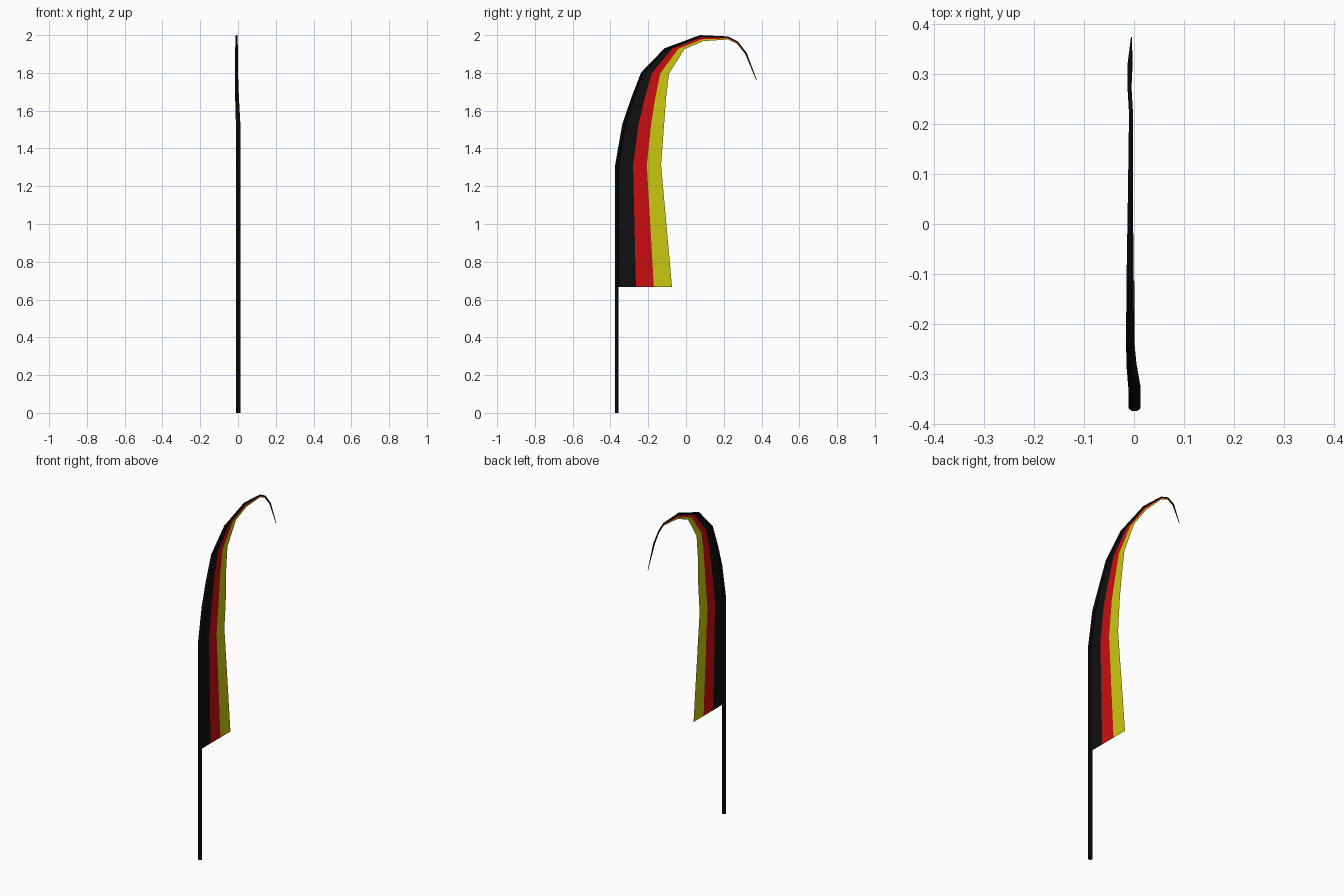
import bpy, bmesh, math
from mathutils import Vector

if "Cube" in bpy.data.objects:
    bpy.data.objects.remove(bpy.data.objects["Cube"])


def material(name, rgb):
    m = bpy.data.materials.new(name)
    m.diffuse_color = (*rgb, 1)
    m.use_nodes = True
    m.node_tree.nodes["Principled BSDF"].inputs["Base Color"].default_value = m.diffuse_color
    return m


black = material("black", (0.005, 0.005, 0.005))
red = material("red", (0.6, 0.004, 0.005))
yellow = material("yellow", (0.6, 0.58, 0.005))

# Each row: outer edge (y, z), inner edge (y, z), centre x, pole radius
ROWS = [
    ((-0.375, 0.667), (-0.074, 0.667), 0.001, 0.012),
    ((-0.375, 1.312), (-0.132, 1.312), 0.001, 0.012),
    ((-0.338, 1.526), (-0.116, 1.526), 0.001, 0.012),
    ((-0.290, 1.667), (-0.106, 1.667), -0.005, 0.010),
    ((-0.238, 1.802), (-0.090, 1.796), -0.008, 0.008),
    ((-0.114, 1.930), (-0.008, 1.926), -0.008, 0.007),
    ((0.074, 2.000), (0.092, 1.968), -0.007, 0.005),
    ((0.222, 1.993), (0.222, 1.977), -0.006, 0.004),
    ((0.275, 1.966), (0.268, 1.955), -0.009, 0.004),
    ((0.322, 1.905), (0.312, 1.902), -0.008, 0.005),
    ((0.375, 1.762), (0.371, 1.762), -0.005, 0.001),
]


def finish(bm, name, mats):
    mesh = bpy.data.meshes.new(name)
    bm.to_mesh(mesh)
    bm.free()
    for m in mats:
        mesh.materials.append(m)
    ob = bpy.data.objects.new(name, mesh)
    bpy.context.collection.objects.link(ob)
    return ob


# Flag cloth: one sheet with three lengthwise stripes
bm = bmesh.new()
grid = []
for i, (outer, inner, x, r) in enumerate(ROWS):
    a, b = Vector((x, *outer)), Vector((x, *inner))
    splits = (0, 0.365, 0.68, 1) if i == 0 else (0, 0.39, 0.69, 1)
    grid.append([bm.verts.new(a.lerp(b, t)) for t in splits])
for lo, hi in zip(grid, grid[1:]):
    for s in range(3):
        f = bm.faces.new((lo[s], lo[s + 1], hi[s + 1], hi[s]))
        f.material_index = s
finish(bm, "flag_cloth", [black, red, yellow])

# Pole: tapered eight-sided tube just inside the outer edge
path = [(Vector((0.001, -0.375, 0)), 0.012)]
path += [(Vector((x, *outer)), r) for outer, inner, x, r in ROWS]
bm = bmesh.new()
rings = []
for i, (p, r) in enumerate(path):
    t = path[min(i + 1, len(path) - 1)][0] - path[max(i - 1, 0)][0]
    if i < 2:
        t = Vector((0, 0, 1))
    t.x = 0
    t.normalize()
    inward = Vector((0, t.z, -t.y))
    depth = r * 0.75
    c = p + inward * depth
    ring = []
    for k in range(8):
        a = math.tau * (k + 0.5) / 8
        ring.append(bm.verts.new(c + Vector((r * 1.08 * math.cos(a), 0, 0))
                                 + inward * depth * 1.08 * math.sin(a)))
    rings.append(ring)
for lo, hi in zip(rings, rings[1:]):
    for k in range(8):
        j = (k + 1) % 8
        bm.faces.new((lo[k], lo[j], hi[j], hi[k]))
bm.faces.new(rings[0])
bm.faces.new(rings[-1])
bmesh.ops.recalc_face_normals(bm, faces=bm.faces)
finish(bm, "pole", [black])
